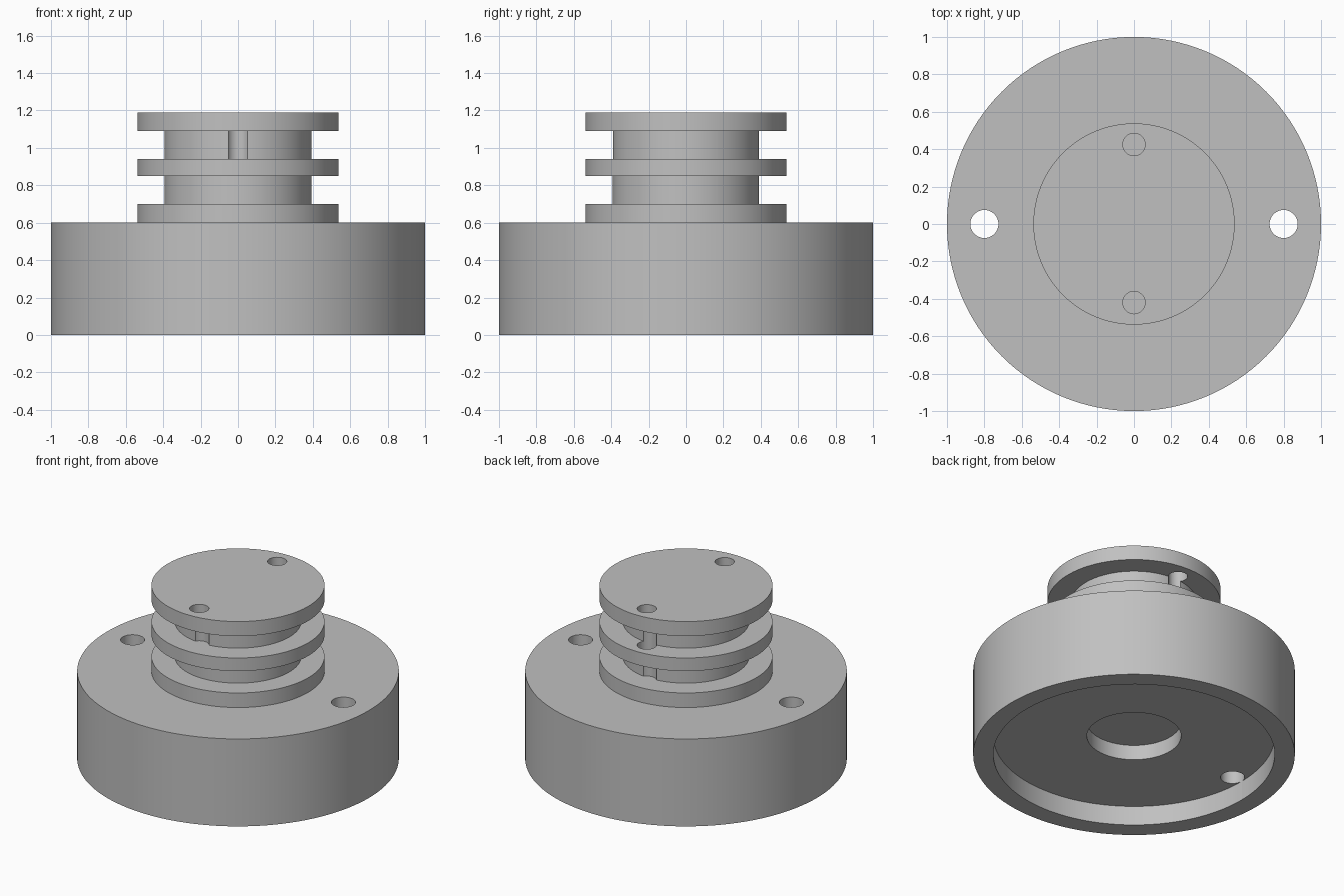
import bpy, bmesh, math

cube = bpy.data.objects.get("Cube")
if cube:
    bpy.data.objects.remove(cube, do_unlink=True)

# Single plain grey
grey = bpy.data.materials.new("plain grey")
grey.use_nodes = True
colour = (0.53, 0.53, 0.53, 1)
grey.diffuse_color = colour
grey.node_tree.nodes["Principled BSDF"].inputs["Base Color"].default_value = colour


def lathe(name, profile, steps=128):
    """Spin a (radius, z) profile that starts and ends on the axis."""
    bm = bmesh.new()
    verts = [bm.verts.new((r, 0, z)) for r, z in profile]
    edges = [bm.edges.new(pair) for pair in zip(verts, verts[1:])]
    bmesh.ops.spin(bm, geom=verts + edges, cent=(0, 0, 0), axis=(0, 0, 1),
                   angle=math.tau, steps=steps, use_merge=True)
    bmesh.ops.remove_doubles(bm, verts=bm.verts, dist=1e-5)
    bmesh.ops.recalc_face_normals(bm, faces=bm.faces)
    mesh = bpy.data.meshes.new(name)
    bm.to_mesh(mesh)
    bm.free()
    mesh.materials.append(grey)
    obj = bpy.data.objects.new(name, mesh)
    bpy.context.collection.objects.link(obj)
    return obj


def drill(target, name, x, y, radius, bottom, top):
    """Subtract an upright round hole from the target."""
    bpy.ops.mesh.primitive_cylinder_add(vertices=48, radius=radius, depth=top - bottom,
                                        location=(x, y, (top + bottom) / 2))
    cutter = bpy.context.object
    cutter.name = name
    cutter.data.materials.append(grey)
    cutter.hide_render = True
    mod = target.modifiers.new(name, 'BOOLEAN')
    mod.operation = 'DIFFERENCE'
    mod.solver = 'EXACT'
    mod.object = cutter
    bpy.context.view_layer.objects.active = target
    bpy.ops.object.modifier_apply(modifier=name)
    bpy.data.objects.remove(cutter, do_unlink=True)


# Drum base, grooved spool and stepped recess underneath
BASE, RECESS, BORE, FLANGE, CORE = 1.0, 0.875, 0.293, 0.538, 0.393
profile = [(0, 0.235), (BORE, 0.235), (BORE, 0.133), (RECESS, 0.133), (RECESS, 0),
           (BASE, 0), (BASE, 0.6), (FLANGE, 0.6), (FLANGE, 0.7), (CORE, 0.7),
           (CORE, 0.85), (FLANGE, 0.85), (FLANGE, 0.94), (CORE, 0.94),
           (CORE, 1.09), (FLANGE, 1.09), (FLANGE, 1.19), (0, 1.19)]
body = lathe("grooved_spool_base", profile)

# Mounting holes right through the base
for side, x in (("left", 0.8), ("right", -0.8)):
    drill(body, side + "_mounting_hole", x, 0, 0.075, -0.1, 0.75)

# Line holes: the front one ends at the upper groove, the back one at the lower
drill(body, "front_line_hole", 0, -0.42, 0.06, 0.94, 1.3)
drill(body, "back_line_hole", 0, 0.425, 0.06, 0.7, 1.3)

# Smooth walls with crisp edges
bpy.ops.object.select_all(action='DESELECT')
body.select_set(True)
bpy.context.view_layer.objects.active = body
bpy.ops.object.shade_smooth_by_angle(angle=math.radians(30))
